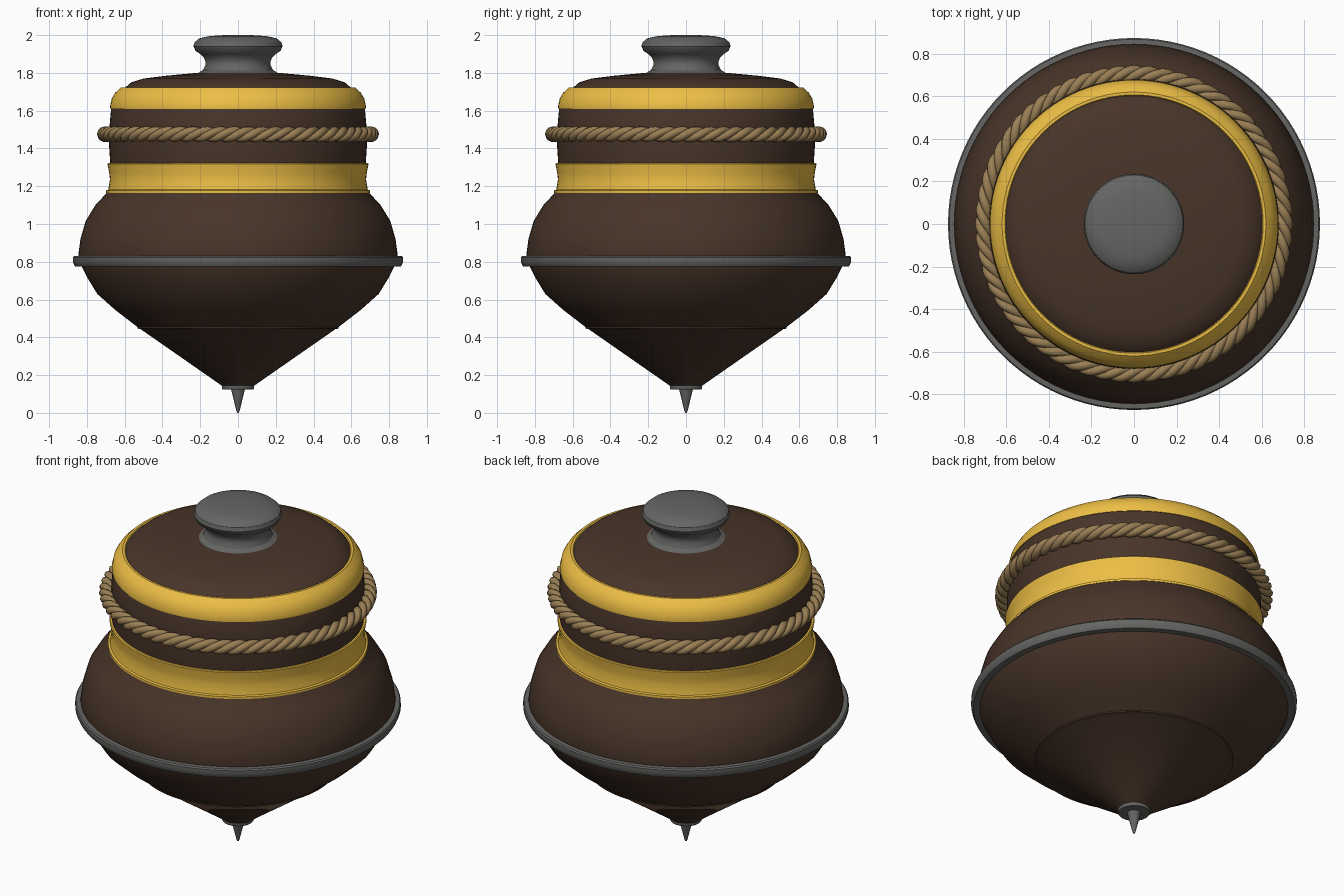
import bpy, bmesh, math

if "Cube" in bpy.data.objects:
    bpy.data.objects.remove(bpy.data.objects["Cube"])


def material(name, rgb):
    m = bpy.data.materials.new(name)
    m.diffuse_color = (*rgb, 1)
    m.use_nodes = True
    m.node_tree.nodes["Principled BSDF"].inputs["Base Color"].default_value = m.diffuse_color
    return m


WOOD = material("dark_wood", (0.065, 0.035, 0.022))
GOLD = material("yellow_paint", (0.85, 0.52, 0.06))
ROPE = material("cord_fibre", (0.32, 0.21, 0.09))
METAL = material("grey_metal", (0.13, 0.13, 0.125))


def smooth(obj):
    bpy.ops.object.select_all(action='DESELECT')
    obj.select_set(True)
    bpy.context.view_layer.objects.active = obj
    bpy.ops.object.shade_smooth_by_angle(angle=math.radians(32))


def lathe(name, profile, mat, closed=False, segs=96):
    """Revolve (radius, z) points about z; open profiles get flat caps."""
    bm = bmesh.new()
    rings = [[bm.verts.new((r * math.cos(2 * math.pi * i / segs),
                            r * math.sin(2 * math.pi * i / segs), z))
              for i in range(segs)] for r, z in profile]
    pairs = list(zip(rings, rings[1:]))
    if closed:
        pairs.append((rings[-1], rings[0]))
    else:
        bm.faces.new(rings[0])
        bm.faces.new(rings[-1])
    for a, b in pairs:
        for i in range(segs):
            j = (i + 1) % segs
            bm.faces.new((a[i], a[j], b[j], b[i]))
    bmesh.ops.recalc_face_normals(bm, faces=bm.faces)
    me = bpy.data.meshes.new(name)
    bm.to_mesh(me)
    bm.free()
    obj = bpy.data.objects.new(name, me)
    bpy.context.collection.objects.link(obj)
    me.materials.append(mat)
    smooth(obj)
    return obj


# Wooden body, with the small step above the lower cone
lathe("body", [(0.08, 0.14), (0.515, 0.443), (0.533, 0.447), (0.533, 0.455),
               (0.65, 0.545), (0.745, 0.63), (0.80, 0.72), (0.835, 0.79),
               (0.845, 0.84), (0.834, 0.92), (0.807, 1.015), (0.755, 1.10),
               (0.69, 1.17), (0.667, 1.24), (0.677, 1.33), (0.683, 1.42),
               (0.68, 1.52), (0.672, 1.61), (0.655, 1.66), (0.60, 1.72),
               (0.565, 1.75), (0.50, 1.77), (0.38, 1.785), (0.22, 1.80)], WOOD)

# Metal rim round the widest part
lathe("rim_band", [(0.82, 0.775), (0.862, 0.775), (0.868, 0.785), (0.874, 0.80),
                   (0.874, 0.822), (0.868, 0.83), (0.82, 0.832)], METAL, closed=True)

# Painted bands
lathe("lower_stripe", [(0.66, 1.165), (0.698, 1.165), (0.698, 1.178),
                       (0.687, 1.182), (0.678, 1.235), (0.682, 1.27), (0.691, 1.318),
                       (0.686, 1.322), (0.65, 1.322)], GOLD, closed=True)
lathe("upper_stripe", [(0.65, 1.61), (0.676, 1.61), (0.677, 1.625), (0.668, 1.665),
                       (0.65, 1.695), (0.62, 1.723), (0.607, 1.723),
                       (0.59, 1.70)], GOLD, closed=True)

# Knob on top
lathe("knob", [(0.25, 1.785), (0.25, 1.794), (0.21, 1.80), (0.185, 1.815), (0.173, 1.84),
               (0.172, 1.86), (0.18, 1.88), (0.20, 1.90), (0.225, 1.917),
               (0.236, 1.94), (0.23, 1.962), (0.205, 1.983), (0.15, 1.995),
               (0.07, 2.0), (0.01, 2.0)], METAL)

# Collar and spinning point
lathe("tip_collar", [(0.07, 0.125), (0.083, 0.125), (0.086, 0.13), (0.086, 0.15),
                     (0.08, 0.157), (0.05, 0.157)], METAL, segs=48)
lathe("tip_point", [(0.004, 0.0), (0.009, 0.012), (0.038, 0.13)], METAL, segs=32)

# Twisted cord: three strands winding round one ring
STRANDS, TURNS, STEPS = 3, 20, 240
for s in range(STRANDS):
    cu = bpy.data.curves.new(f"cord_strand_{s + 1}", 'CURVE')
    cu.dimensions = '3D'
    cu.bevel_depth = 0.022
    cu.bevel_resolution = 2
    sp = cu.splines.new('POLY')
    sp.points.add(STEPS - 1)
    sp.use_cyclic_u = True
    for i in range(STEPS):
        a = 2 * math.pi * i / STEPS
        t = a * TURNS + 2 * math.pi * s / STRANDS
        r = 0.705 + 0.02 * math.cos(t)
        sp.points[i].co = (r * math.cos(a), r * math.sin(a), 1.475 + 0.02 * math.sin(t), 1)
    cu.materials.append(ROPE)
    obj = bpy.data.objects.new(cu.name, cu)
    bpy.context.collection.objects.link(obj)
